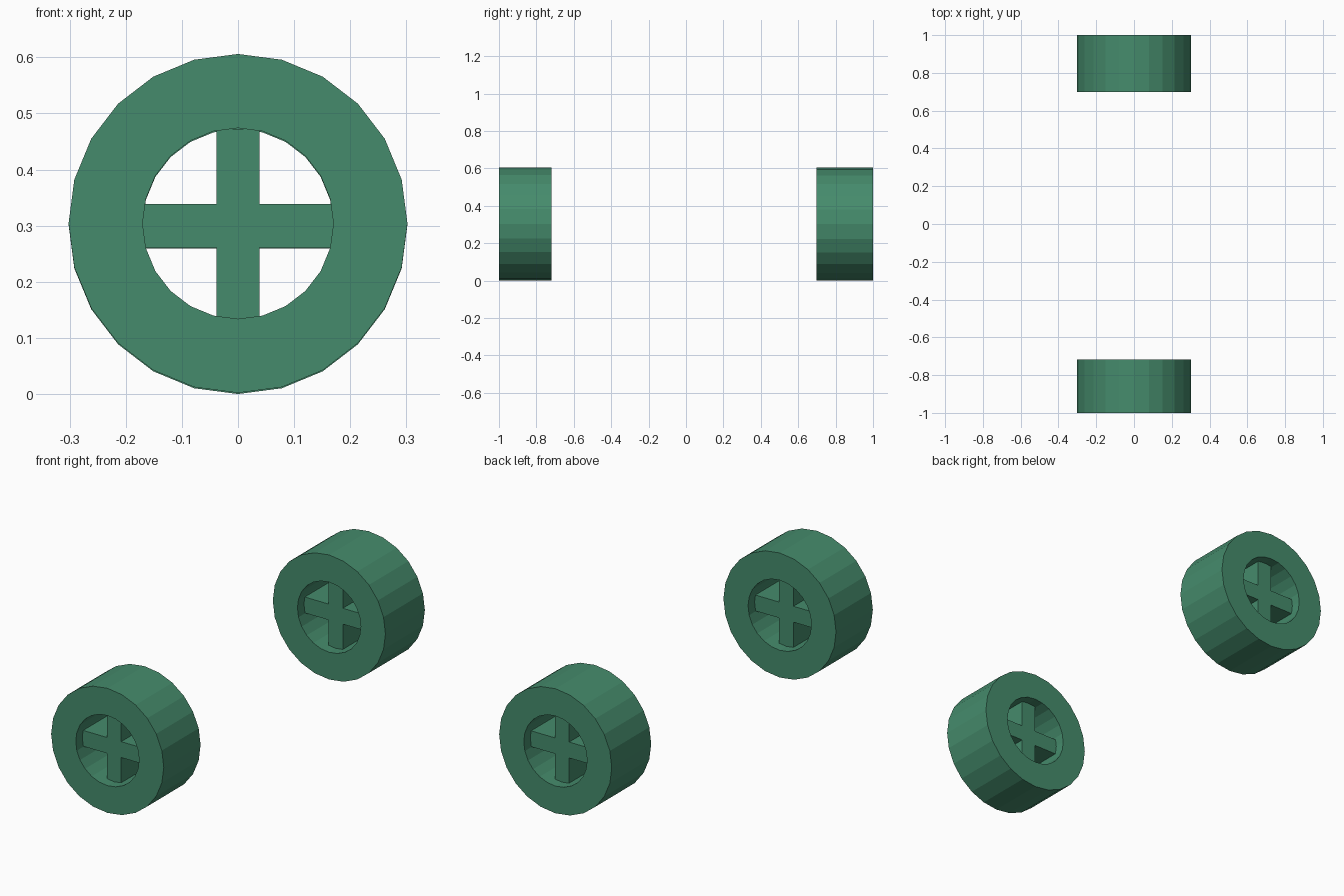
import bpy, bmesh
from math import sin, cos, tau

if "Cube" in bpy.data.objects:
    bpy.data.objects.remove(bpy.data.objects["Cube"])

SIDES = 24
green = bpy.data.materials.new("green_paint")
green.diffuse_color = (0.06, 0.26, 0.15, 1)
green.use_nodes = True
green.node_tree.nodes["Principled BSDF"].inputs["Base Color"].default_value = green.diffuse_color


def add_object(name, bm):
    bmesh.ops.recalc_face_normals(bm, faces=bm.faces[:])
    mesh = bpy.data.meshes.new(name)
    bm.to_mesh(mesh)
    bm.free()
    mesh.materials.append(green)
    obj = bpy.data.objects.new(name, mesh)
    bpy.context.collection.objects.link(obj)
    return obj


def tyre(name, y0, y1, zc, outer=0.302, inner=0.17):
    # rectangular section swept round the axle
    bm = bmesh.new()
    section = [(outer, y0), (outer, y1), (inner, y1), (inner, y0)]
    rings = []
    for i in range(SIDES):
        a = tau * i / SIDES
        rings.append([bm.verts.new((r * cos(a), y, zc + r * sin(a))) for r, y in section])
    for i in range(SIDES):
        a, b = rings[i], rings[(i + 1) % SIDES]
        for k in range(4):
            n = (k + 1) % 4
            bm.faces.new((a[k], a[n], b[n], b[k]))
    return add_object(name, bm)


def bar(name, y0, y1, zc, sx, sz):
    bm = bmesh.new()
    bmesh.ops.create_cube(bm, size=1)
    bmesh.ops.scale(bm, vec=(sx, y1 - y0, sz), verts=bm.verts)
    bmesh.ops.translate(bm, vec=(0, (y0 + y1) / 2, zc), verts=bm.verts)
    return add_object(name, bm)


# Front and rear wheels: tyre ring with a recessed cross of spokes
RECESS = 0.05
for label, y0, y1, zc in (("front", -1.0, -0.718, 0.304), ("rear", 0.698, 1.0, 0.302)):
    tyre(label + "_tyre", y0, y1, zc)
    s0, s1 = y0 + RECESS, y1 - RECESS
    bar(label + "_spoke_upright", s0, s1, zc - 0.004, 0.077, 0.345)
    bar(label + "_spoke_level", s0, s1, zc - 0.004, 0.345, 0.077)
